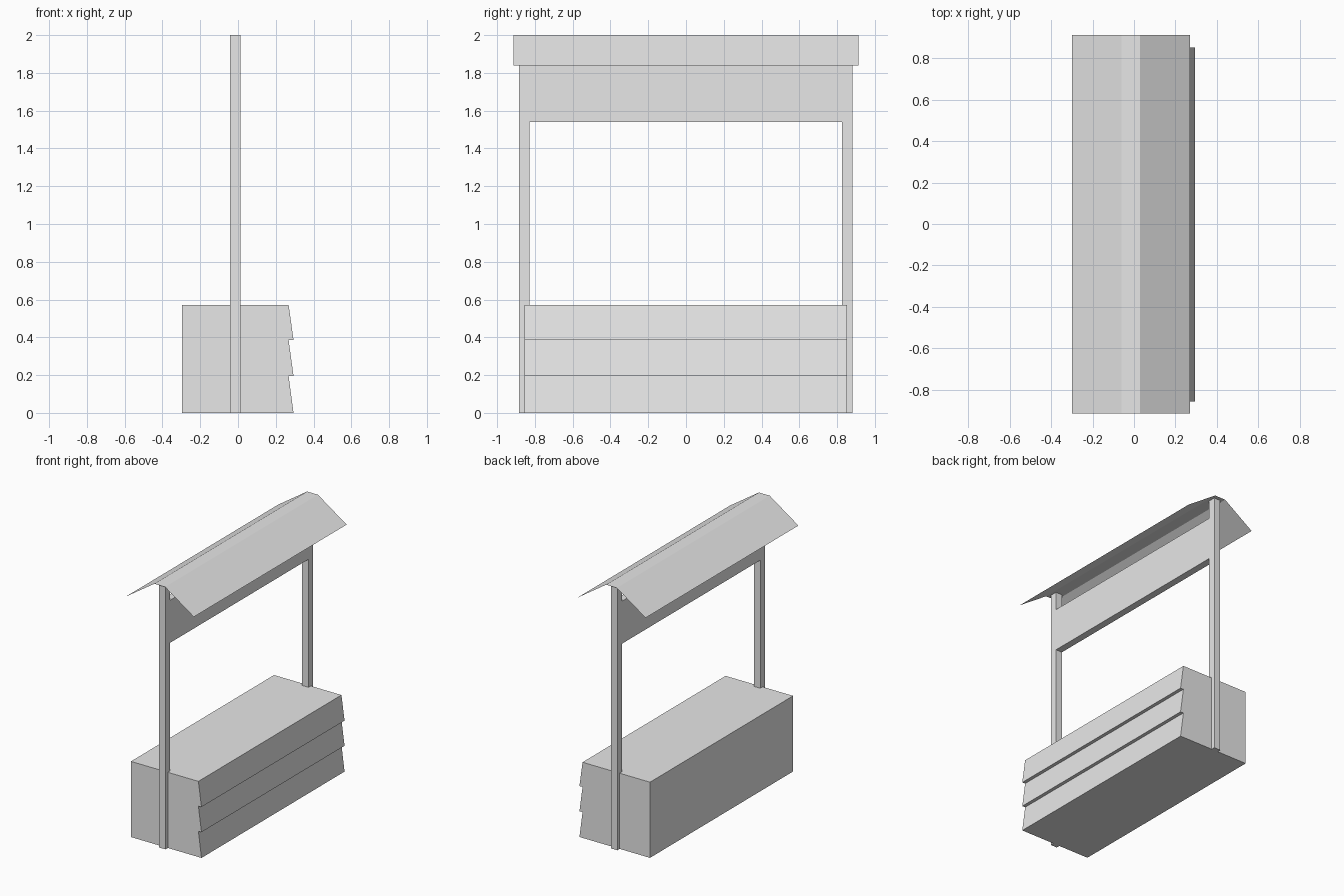
import bpy
import bmesh

if "Cube" in bpy.data.objects:
    bpy.data.objects.remove(bpy.data.objects["Cube"])

grey = bpy.data.materials.new("plain grey")
grey.diffuse_color = (0.8, 0.8, 0.8, 1)
grey.use_nodes = True
grey.node_tree.nodes["Principled BSDF"].inputs["Base Color"].default_value = grey.diffuse_color


def extrude_y(name, profile, y0, y1, closed=True):
    """Sweep an (x, z) profile along y; open profiles become thin sheets."""
    bm = bmesh.new()
    a = [bm.verts.new((x, y0, z)) for x, z in profile]
    b = [bm.verts.new((x, y1, z)) for x, z in profile]
    n = len(profile)
    for i in range(n if closed else n - 1):
        j = (i + 1) % n
        bm.faces.new((a[i], a[j], b[j], b[i]))
    if closed:
        bm.faces.new(a)
        bm.faces.new(b)
    bmesh.ops.recalc_face_normals(bm, faces=bm.faces[:])
    if not closed and sum(f.normal.z for f in bm.faces) < 0:
        bmesh.ops.reverse_faces(bm, faces=bm.faces[:])
    mesh = bpy.data.meshes.new(name)
    bm.to_mesh(mesh)
    bm.free()
    mesh.materials.append(grey)
    obj = bpy.data.objects.new(name, mesh)
    bpy.context.collection.objects.link(obj)
    return obj


def rect(x0, x1, z0, z1):
    return [(x0, z0), (x1, z0), (x1, z1), (x0, z1)]


# Counter with three overlapping slanted boards on one long side
boards = [(-0.296, 0.0)]
for low, high in ((0.0, 0.195), (0.195, 0.385), (0.385, 0.572)):
    boards += [(0.294, low), (0.268, high)]
boards.append((-0.296, 0.572))
extrude_y("counter", boards, -0.856, 0.853)

# Posts half sunk into the counter ends
PX0, PX1 = -0.042, 0.012
extrude_y("front_post", rect(PX0, PX1, 0, 2.0), -0.884, -0.828)
extrude_y("back_post", rect(PX0, PX1, 0, 2.0), 0.825, 0.881)

# Sign board between the posts
extrude_y("sign_board", rect(PX0, PX1, 1.54, 1.862), -0.828, 0.825)

# Thin sheet roof with a flat ridge
extrude_y("roof", [(-0.30, 1.838), (-0.06, 2.0), (0.03, 2.0), (0.27, 1.838)],
          -0.914, 0.912, closed=False)
